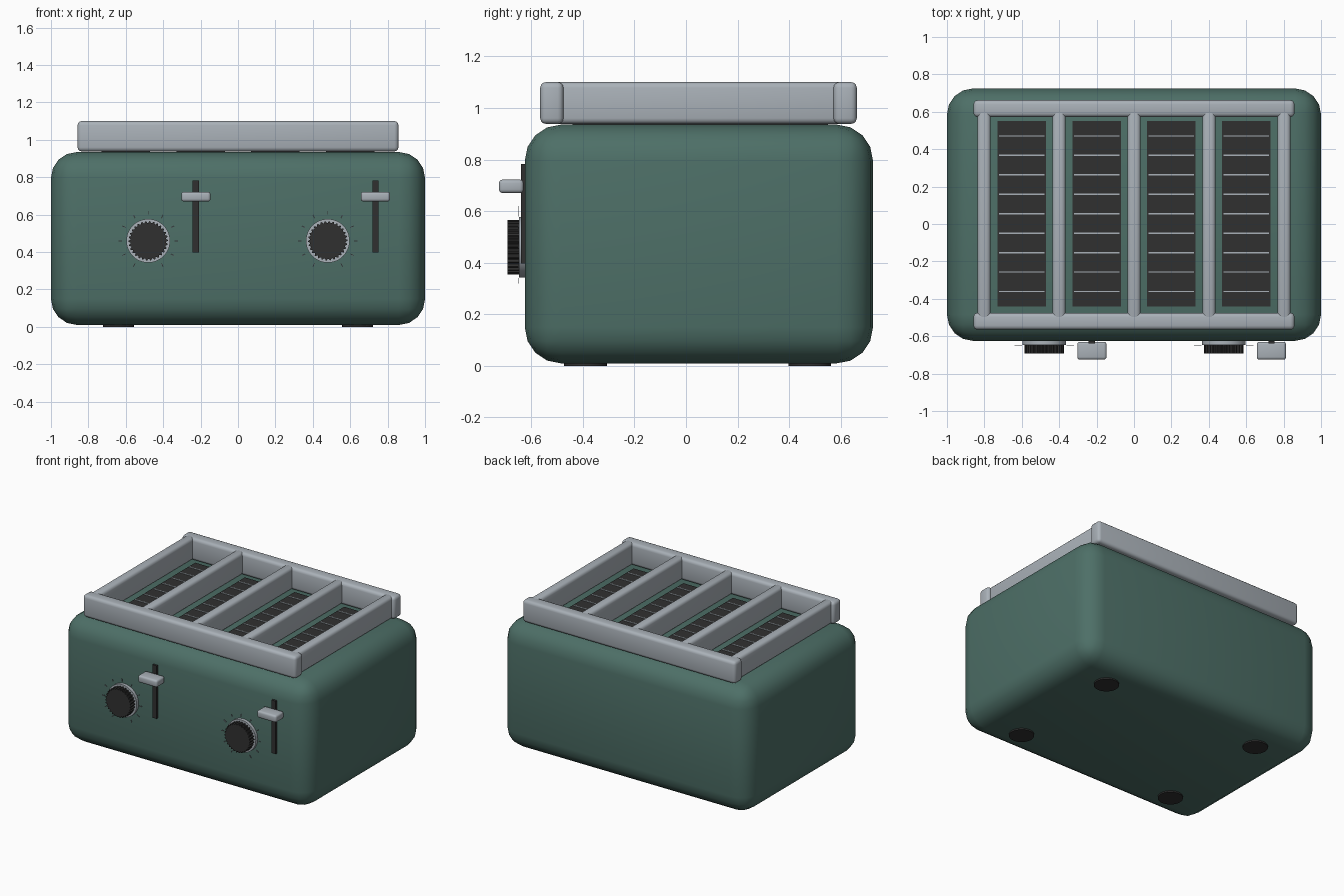
import bpy, bmesh
from math import radians, sin, cos, pi
from mathutils import Matrix

cube = bpy.data.objects.get("Cube")
if cube:
    bpy.data.objects.remove(cube, do_unlink=True)


def material(name, rgb):
    m = bpy.data.materials.new(name)
    m.use_nodes = True
    m.diffuse_color = (*rgb, 1)
    m.node_tree.nodes["Principled BSDF"].inputs["Base Color"].default_value = (*rgb, 1)
    return m


GREEN = material("dark green enamel", (0.075, 0.16, 0.136))
STEEL = material("brushed steel", (0.40, 0.44, 0.48))
BLACK = material("black plastic", (0.03, 0.03, 0.03))


def finish(name, bm, mat, smooth=True):
    bmesh.ops.recalc_face_normals(bm, faces=bm.faces)
    mesh = bpy.data.meshes.new(name)
    bm.to_mesh(mesh)
    bm.free()
    mesh.materials.append(mat)
    ob = bpy.data.objects.new(name, mesh)
    bpy.context.collection.objects.link(ob)
    if smooth:
        bpy.ops.object.select_all(action='DESELECT')
        ob.select_set(True)
        bpy.context.view_layer.objects.active = ob
        bpy.ops.object.shade_smooth_by_angle(angle=radians(35))
    return ob


def box(name, x, y, z, mat, bevel=0, segments=3):
    """Box given by its (min, max) range on each axis."""
    bm = bmesh.new()
    bmesh.ops.create_cube(bm, size=1)
    for v in bm.verts:
        for i, (lo, hi) in enumerate((x, y, z)):
            v.co[i] = lo if v.co[i] < 0 else hi
    if bevel:
        bmesh.ops.bevel(bm, geom=bm.edges[:], offset=bevel, segments=segments,
                        profile=0.5, affect='EDGES')
    return finish(name, bm, mat, bool(bevel))


def around(c, half):
    return (c - half, c + half)


def disc(name, radii, matrix, depth, mat, sides):
    """Prism whose rim cycles through the given radii, so teeth are possible."""
    bm = bmesh.new()
    rim = []
    for i in range(sides):
        a, r = 2 * pi * i / sides, radii[i % len(radii)]
        rim.append(bm.verts.new((r * cos(a), r * sin(a), 0)))
    face = bm.faces.new(rim)
    ext = bmesh.ops.extrude_face_region(bm, geom=[face])["geom"]
    bmesh.ops.translate(bm, verts=[v for v in ext if isinstance(v, bmesh.types.BMVert)],
                        vec=(0, 0, depth))
    bm.transform(matrix)
    return finish(name, bm, mat)


# Body shell
box("body", (-1, 1), (-0.625, 0.725), (0.01, 0.935), GREEN, 0.14, 4)

# Feet
for x in (-0.64, 0.64):
    for y in (-0.39, 0.48):
        disc("foot", [0.083], Matrix.Translation((x, y, 0)), 0.03, BLACK, 32)

# Bread slots with thin guard wires
for x in (-0.6, -0.2, 0.2, 0.6):
    box("bread_slot", around(x + 0.0, 0.13), (-0.44, 0.55), (0.92, 0.941), BLACK)
    for i in range(9):
        y = 0.055 + (i - 4) * 0.104
        box("slot_wire", around(x, 0.122), around(y, 0.0035), (0.938, 0.945), STEEL)

# Warming rack
for name, y in (("rack_front_rail", (-0.565, -0.475)), ("rack_back_rail", (0.572, 0.662))):
    box(name, (-0.858, 0.858), y, (0.938, 1.1), STEEL, 0.022)
for i in range(5):
    x = (i - 2) * 0.401
    box("rack_divider", around(x, 0.035), (-0.52, 0.62), (0.938, 1.1), STEEL, 0.022)

# Two control sets, each with a dial and a lever
FACE_FRONT = Matrix.Rotation(radians(90), 4, 'X')
for x in (-0.48, 0.48):
    place = Matrix.Translation((x, -0.62, 0.46)) @ FACE_FRONT
    disc("dial_ring", [0.117], place, 0.028, STEEL, 48)
    disc("dial_knob", [0.105, 0.105, 0.096, 0.096], place, 0.072, BLACK, 120)
    for i in range(11):
        a = radians(-60 + i * 30)
        bm = bmesh.new()
        bmesh.ops.create_cube(bm, size=1)
        bm.transform(Matrix.Translation((x, -0.65, 0.46)) @ Matrix.Rotation(a, 4, 'Y')
                     @ Matrix.Translation((-0.15, 0, 0))
                     @ Matrix.Diagonal((0.02, 0.003, 0.005, 1)))
        finish("dial_mark", bm, STEEL, False)

    lever = x + 0.255
    box("lever_slot", around(lever, 0.017), (-0.64, -0.6), (0.397, 0.783), BLACK)
    box("lever_handle", around(lever, 0.078), (-0.725, -0.63), (0.67, 0.722), STEEL, 0.014)
